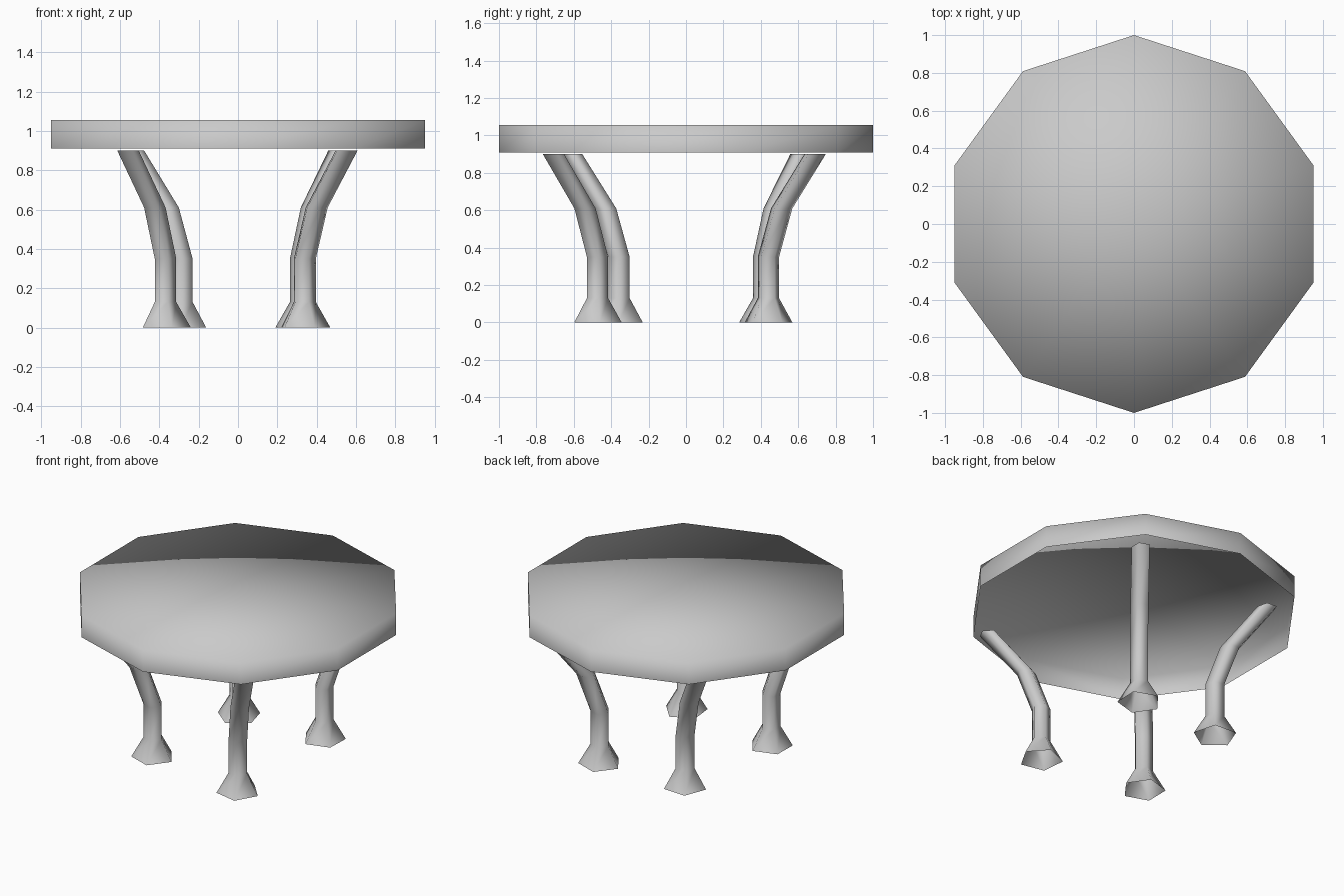
import bpy
import bmesh
from math import cos, sin, pi, radians
from mathutils import Vector

cube = bpy.data.objects.get("Cube")
if cube:
    bpy.data.objects.remove(cube, do_unlink=True)

# One plain grey for the whole table
GREY = (0.59, 0.59, 0.59, 1.0)
grey = bpy.data.materials.new("plain_grey")
grey.use_nodes = True
grey.diffuse_color = GREY
grey.node_tree.nodes["Principled BSDF"].inputs["Base Color"].default_value = GREY


def loft(name, rings, sides, turn, closed_top=False):
    """Join level rings of (centre, radius) into a smooth-shaded open shell."""
    bm = bmesh.new()
    loops = []
    for centre, radius in rings:
        angles = [turn + 2 * pi * i / sides for i in range(sides)]
        loops.append([bm.verts.new(centre + radius * Vector((cos(a), sin(a), 0)))
                      for a in angles])
    for low, high in zip(loops, loops[1:]):
        for i in range(sides):
            j = (i + 1) % sides
            bm.faces.new((low[i], low[j], high[j], high[i]))
    if closed_top:
        hub = bm.verts.new(rings[-1][0])
        top = loops[-1]
        for i in range(sides):
            bm.faces.new((top[i], top[(i + 1) % sides], hub))
    for face in bm.faces:
        face.smooth = True
    mesh = bpy.data.meshes.new(name)
    bm.to_mesh(mesh)
    bm.free()
    mesh.materials.append(grey)
    obj = bpy.data.objects.new(name, mesh)
    bpy.context.collection.objects.link(obj)


# Ten-sided tabletop, open underneath, with a corner at front and back
loft("tabletop", [(Vector((0, 0, 0.91)), 1), (Vector((0, 0, 1.055)), 1)],
     10, pi / 2, closed_top=True)

# Leg profile: height, radius, outward lean
PROFILE = [(0, 0.134, 0), (0.13, 0.06, 0), (0.35, 0.06, 0),
           (0.61, 0.06, 0.09), (0.90, 0.06, 0.317)]

# Leg placement: foot x, foot y, lean direction in degrees
LEGS = {
    "front_left_leg": (0.336, -0.475, -48),
    "front_right_leg": (-0.374, -0.358, -127),
    "back_right_leg": (-0.287, 0.418, 141),
    "back_left_leg": (0.324, 0.44, 52),
}

# Five-sided hollow legs with flared feet, one corner square to the lean
for name, (x, y, lean) in LEGS.items():
    angle = radians(lean)
    direction = Vector((cos(angle), sin(angle), 0))
    rings = [(Vector((x, y, z)) + direction * out, radius)
             for z, radius, out in PROFILE]
    loft(name, rings, 5, angle - pi / 2)
